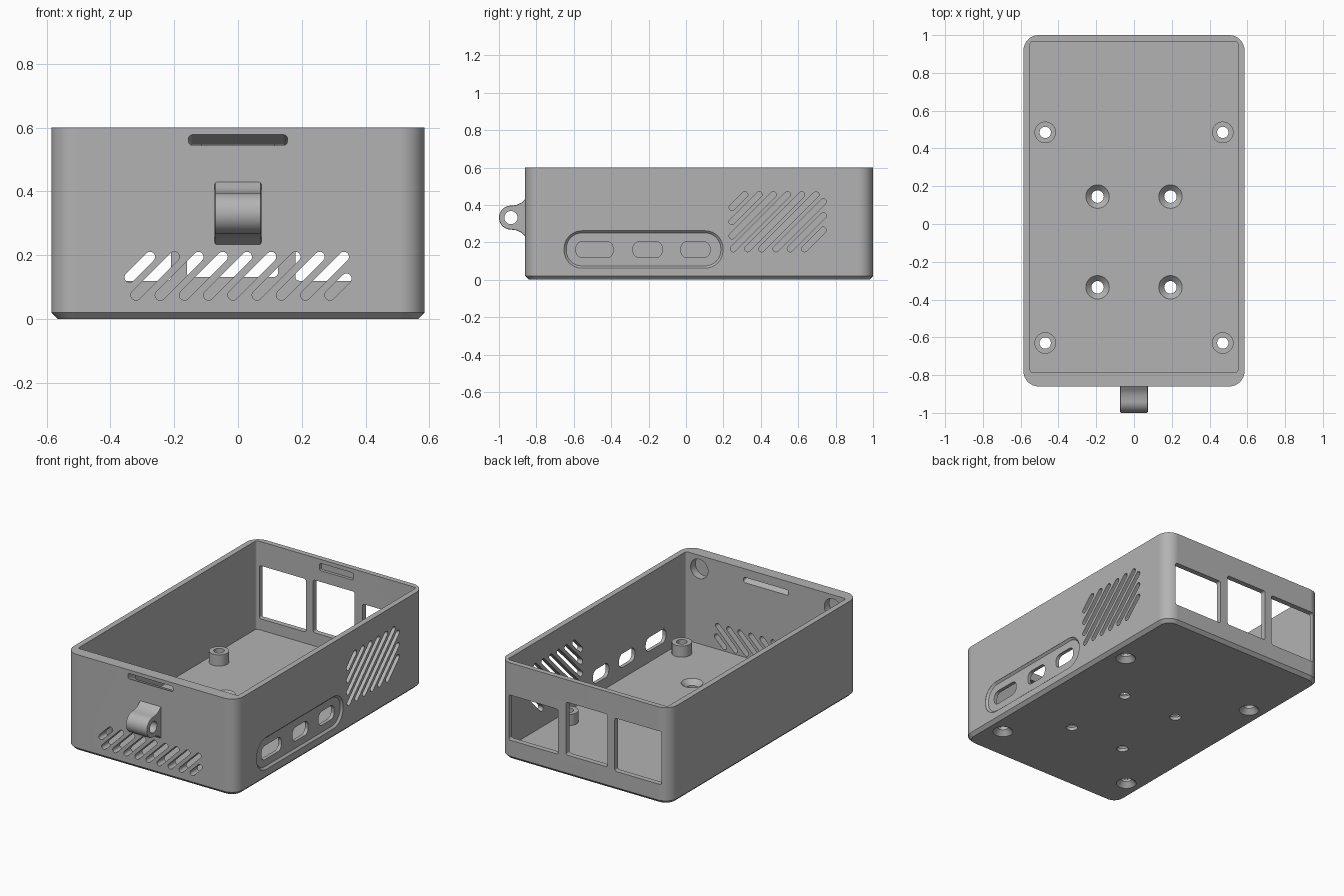
import bpy, bmesh
from math import sin, cos, pi, radians

cube = bpy.data.objects.get("Cube")
if cube:
    bpy.data.objects.remove(cube, do_unlink=True)

grey = bpy.data.materials.new("matte grey")
grey.use_nodes = True
grey.diffuse_color = (0.45, 0.45, 0.45, 1)
grey.node_tree.nodes["Principled BSDF"].inputs["Base Color"].default_value = (0.45, 0.45, 0.45, 1)

HALF_W, FRONT, BACK, TOP, FLOOR = 0.585, -0.86, 1.0, 0.6, 0.05


# Outline and loft helpers
def arc(cx, cy, r, a0, a1, n):
    return [(cx + r * cos(radians(a0 + (a1 - a0) * i / n)),
             cy + r * sin(radians(a0 + (a1 - a0) * i / n))) for i in range(n + 1)]


def rounded(u0, u1, v0, v1, r, n=8):
    pts = []
    for k, (u, v) in enumerate([(u1 - r, v1 - r), (u0 + r, v1 - r), (u0 + r, v0 + r), (u1 - r, v0 + r)]):
        pts += arc(u, v, r, k * 90, k * 90 + 90, n)
    return pts


def circle(cx, cy, r, n=40):
    return arc(cx, cy, r, 0, 360, n)[:-1]


def place(pts, axis, w):
    order = {"x": lambda u, v: (w, u, v), "y": lambda u, v: (u, w, v), "z": lambda u, v: (u, v, w)}
    return [order[axis](u, v) for u, v in pts]


def loft(bm, rings, closed=False):
    loops = [[bm.verts.new(p) for p in ring] for ring in rings]
    pairs = list(zip(loops, loops[1:]))
    if closed:
        pairs.append((loops[-1], loops[0]))
    else:
        bm.faces.new(loops[0])
        bm.faces.new(loops[-1])
    n = len(loops[0])
    for a, b in pairs:
        for i in range(n):
            j = (i + 1) % n
            bm.faces.new((a[i], a[j], b[j], b[i]))


def prism(bm, pts, axis, lo, hi):
    loft(bm, [place(pts, axis, lo), place(pts, axis, hi)])


def lathe(bm, x, y, profile, closed=False):
    loft(bm, [place(circle(x, y, r), "z", z) for r, z in profile], closed)


def make(name, bm):
    bmesh.ops.recalc_face_normals(bm, faces=bm.faces)
    mesh = bpy.data.meshes.new(name)
    bm.to_mesh(mesh)
    bm.free()
    mesh.materials.append(grey)
    ob = bpy.data.objects.new(name, mesh)
    bpy.context.collection.objects.link(ob)
    return ob


def select(ob):
    bpy.ops.object.select_all(action="DESELECT")
    ob.select_set(True)
    bpy.context.view_layer.objects.active = ob


def cut(ob, bm):
    tool = make("cutter", bm)
    tool.hide_render = True
    mod = ob.modifiers.new("cut", "BOOLEAN")
    mod.operation, mod.solver, mod.object = "DIFFERENCE", "EXACT", tool
    select(ob)
    bpy.ops.object.modifier_apply(modifier=mod.name)
    bpy.data.objects.remove(tool, do_unlink=True)


def finish(ob):
    select(ob)
    bpy.ops.object.shade_smooth_by_angle(angle=radians(30))
    ob.modifiers.new("even shading", "WEIGHTED_NORMAL").keep_sharp = True


# Slanted vent slots clipped to a rectangle
def vents(bm, axis, lo, hi, u0, u1, v0, v1, first, pitch=0.076, r=0.016):
    c = first
    while c > v0 - u1:
        a, b = max(u0, v0 - c), min(u1, v1 - c)
        if b - a > 0.03:
            slot = arc(b, b + c, r, -45, 135, 8) + arc(a, a + c, r, 135, 315, 8)
            prism(bm, slot, axis, lo, hi)
        c -= pitch


# Open tray with chamfered base
def outer(inset):
    return rounded(-HALF_W + inset, HALF_W - inset, FRONT + inset, BACK - inset, 0.08 - inset)


inner = rounded(-0.55, 0.55, -0.787, 0.967, 0.015)
bm = bmesh.new()
loft(bm, [place(outer(0.02), "z", 0), place(outer(0), "z", 0.02), place(outer(0), "z", TOP),
          place(inner, "z", TOP), place(inner, "z", FLOOR)])
tray = make("tray", bm)

# Blind recesses: port panel, round pockets, back catch
bm = bmesh.new()


def panel(i):
    return rounded(-0.652 + i, 0.198 - i, 0.062 + i, 0.262 - i, 0.095 - i)


loft(bm, [place(panel(0), "x", 0.62), place(panel(0), "x", 0.584), place(panel(0.012), "x", 0.572)])
for s in (-1, 1):
    prism(bm, circle(s * 0.46, 0.515, 0.06), "y", -0.835, -0.75)
prism(bm, rounded(-0.115, 0.115, 0.53, 0.575, 0.006), "y", 0.94, 0.985)
cut(tray, bm)

# Through openings
bm = bmesh.new()
for y0, y1 in ((-0.588, -0.39), (-0.283, -0.128), (-0.027, 0.128)):
    prism(bm, rounded(y0, y1, 0.118, 0.204, 0.035), "x", 0.5, 0.65)
for x0, x1, z0, z1 in ((-0.53, -0.21, 0.12, 0.45), (-0.16, 0.125, 0.132, 0.46), (0.18, 0.52, 0.12, 0.4)):
    prism(bm, rounded(x0, x1, z0, z1, 0.012), "y", 0.9, 1.1)
vents(bm, "y", -0.95, -0.7, -0.34, 0.34, 0.075, 0.195, 0.471)
vents(bm, "x", 0.5, 0.65, 0.246, 0.734, 0.165, 0.455, 0.14)

# Front catch slot sloping down inwards
loft(bm, [place(rounded(-0.155, 0.155, z - 0.0165, z + 0.0165, 0.012), "y", y)
          for y, z in ((-0.9, 0.5785), (-0.77, 0.523))])

# Countersunk floor holes
posts = [(x, y) for x in (-0.47, 0.47) for y in (-0.63, 0.485)]
for x, y in posts:
    lathe(bm, x, y, [(0.062, -0.004), (0.031, 0.03), (0.031, 0.08)])
for x in (-0.193, 0.193):
    for y in (-0.335, 0.145):
        lathe(bm, x, y, [(0.033, -0.02), (0.033, 0.02), (0.066, 0.054)])
cut(tray, bm)
finish(tray)

# Standoffs
for i, (x, y) in enumerate(posts):
    bm = bmesh.new()
    lathe(bm, x, y, [(0.03, 0.045), (0.057, 0.045), (0.057, 0.12), (0.03, 0.12)], closed=True)
    finish(make("standoff_%d" % (i + 1), bm))

# Front hanging loop with flared root
bm = bmesh.new()
profile = [(-0.845, 0.435), (-0.863, 0.428), (-0.88, 0.412), (-0.905, 0.4)]
profile += arc(-0.936, 0.332, 0.064, 90, 270, 24)
profile += [(-0.905, 0.264), (-0.88, 0.252), (-0.863, 0.235), (-0.845, 0.228)]
prism(bm, profile, "x", -0.073, 0.073)
loop = make("hanging_loop", bm)
bevel = loop.modifiers.new("soft edge", "BEVEL")
bevel.width, bevel.segments, bevel.angle_limit = 0.006, 2, radians(60)
select(loop)
bpy.ops.object.modifier_apply(modifier=bevel.name)
bm = bmesh.new()
prism(bm, circle(-0.936, 0.332, 0.035), "x", -0.1, 0.1)
cut(loop, bm)
finish(loop)
